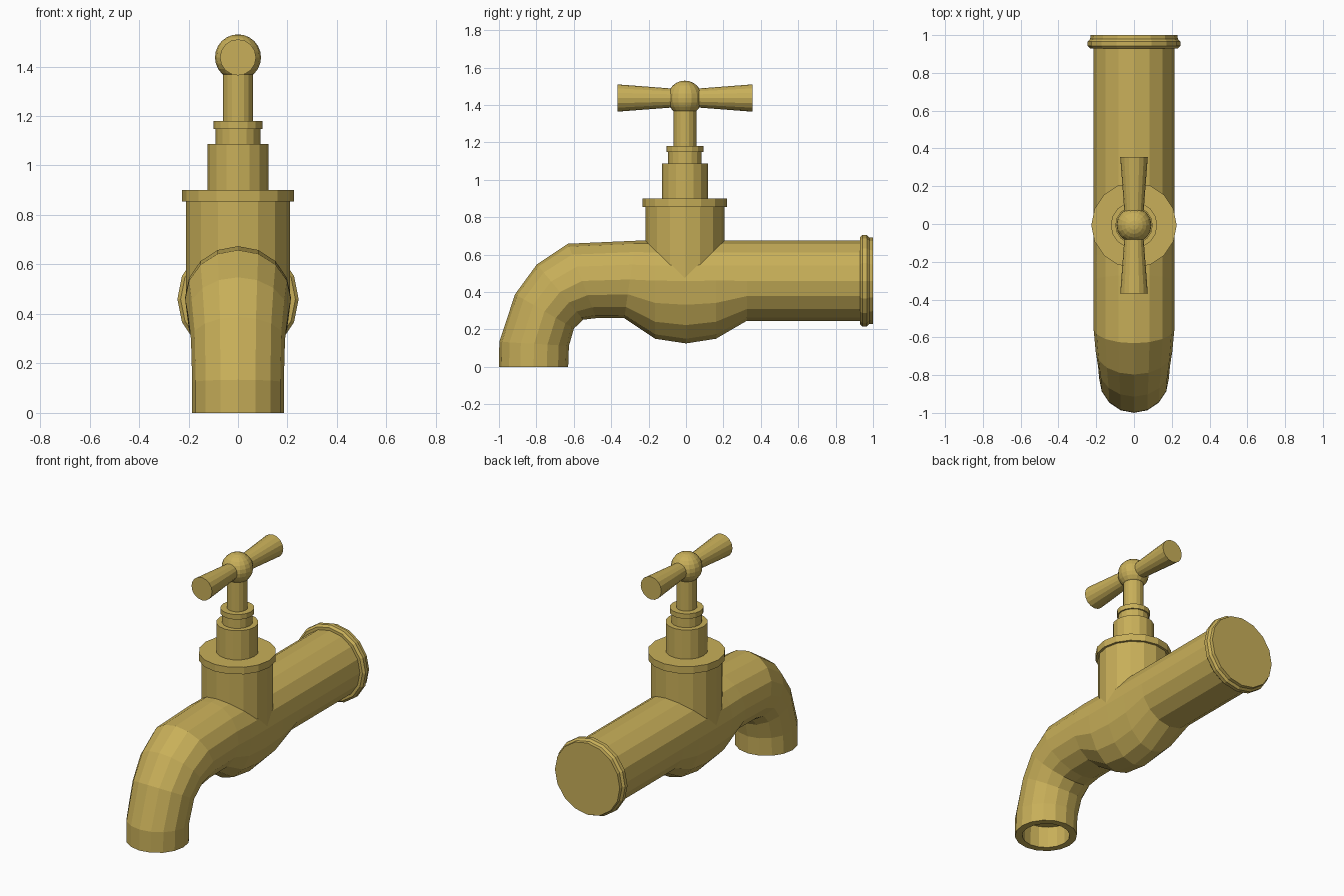
import bpy, bmesh, math
from mathutils import Vector

if "Cube" in bpy.data.objects:
    bpy.data.objects.remove(bpy.data.objects["Cube"])

N = 16
CY = -0.006   # y of the valve axis
CZ = 0.46     # z of the pipe axis

brass = bpy.data.materials.new("brass")
brass.diffuse_color = (0.58, 0.43, 0.10, 1)
brass.use_nodes = True
brass.node_tree.nodes["Principled BSDF"].inputs["Base Color"].default_value = brass.diffuse_color


def skin(name, rings):
    """Bridge a list of rings of N points and cap both ends."""
    bm = bmesh.new()
    loops = [[bm.verts.new(p) for p in ring] for ring in rings]
    for a, b in zip(loops, loops[1:]):
        for i in range(N):
            j = (i + 1) % N
            bm.faces.new((a[i], a[j], b[j], b[i]))
    bm.faces.new(loops[0])
    bm.faces.new(loops[-1])
    bmesh.ops.recalc_face_normals(bm, faces=bm.faces)
    me = bpy.data.meshes.new(name)
    bm.to_mesh(me)
    bm.free()
    me.materials.append(brass)
    ob = bpy.data.objects.new(name, me)
    bpy.context.collection.objects.link(ob)
    return ob


def section(top, bottom, w, c=0.5):
    """Oval ring between a top and a bottom (y, z) point, half-width w, widest at fraction c."""
    t, b = Vector((0, *top)), Vector((0, *bottom))
    mid = t.lerp(b, c)
    ring = []
    for i in range(N):
        a = 2 * math.pi * i / N
        k = math.cos(a)
        p = mid + ((t - mid) * k if k > 0 else (b - mid) * -k)
        ring.append(p + Vector((w * math.sin(a), 0, 0)))
    return ring


def lathe(name, profile, axis, origin):
    """Turn (radius, distance) pairs around the z or y axis."""
    rings = []
    for r, h in profile:
        ring = []
        for i in range(N):
            a = 2 * math.pi * i / N
            u, v = r * math.sin(a), r * math.cos(a)
            off = Vector((u, v, h)) if axis == "z" else Vector((u, h, v))
            ring.append(off + Vector(origin))
        rings.append(ring)
    return skin(name, rings)


# Pipe body: inlet, belly under the valve, bend, spout and hollow outlet
R = 0.214
skin("pipe_body", [
    section((0.96, 0.674), (0.96, 0.246), R),
    section((0.325, 0.674), (0.325, 0.246), R),
    section((0.16, 0.674), (0.16, 0.15), R, 0.408),
    section((0, 0.674), (0, 0.125), R, 0.39),
    section((-0.165, 0.674), (-0.165, 0.15), R, 0.408),
    section((-0.27, 0.674), (-0.33, 0.26), R),
    section((-0.631, 0.658), (-0.48, 0.26), R),
    section((-0.797, 0.548), (-0.55, 0.252), 0.203),
    section((-0.914, 0.388), (-0.599, 0.205), 0.19),
    section((-0.998, 0.134), (-0.626, 0.112), 0.185),
    section((-1.0, 0), (-0.63, 0), 0.185),
    section((-0.957, 0), (-0.673, 0), 0.142),
    section((-0.955, 0.14), (-0.671, 0.125), 0.142),
])

# Rounded collar at the inlet
lathe("inlet_collar", [(0.205, 0.93), (0.232, 0.93), (0.245, 0.943), (0.245, 0.967),
                       (0.232, 0.98), (0.23, 1.0)], "y", (0, 0, CZ))

# Valve neck with its flange
lathe("valve_neck", [(0.211, 0.46), (0.211, 0.855), (0.226, 0.855), (0.226, 0.9)],
      "z", (0, CY, 0))

# Stepped bonnet and stem
lathe("bonnet", [(0.123, 0.9), (0.123, 1.087), (0.09, 1.087), (0.09, 1.148),
                 (0.099, 1.148), (0.099, 1.18), (0.061, 1.18), (0.061, 1.40)],
      "z", (0, CY, 0))

# Handle: ball hub and two flared arms
HZ = 1.437
bpy.ops.mesh.primitive_uv_sphere_add(segments=N, ring_count=12, radius=0.093,
                                     location=(0, CY, HZ))
hub = bpy.context.object
hub.name = "handle_hub"
hub.data.materials.append(brass)
for side, label in ((-1, "front"), (1, "back")):
    lathe("handle_arm_" + label, [(0.05, 0.06 * side), (0.073, 0.361 * side)],
          "y", (0, CY, HZ))
